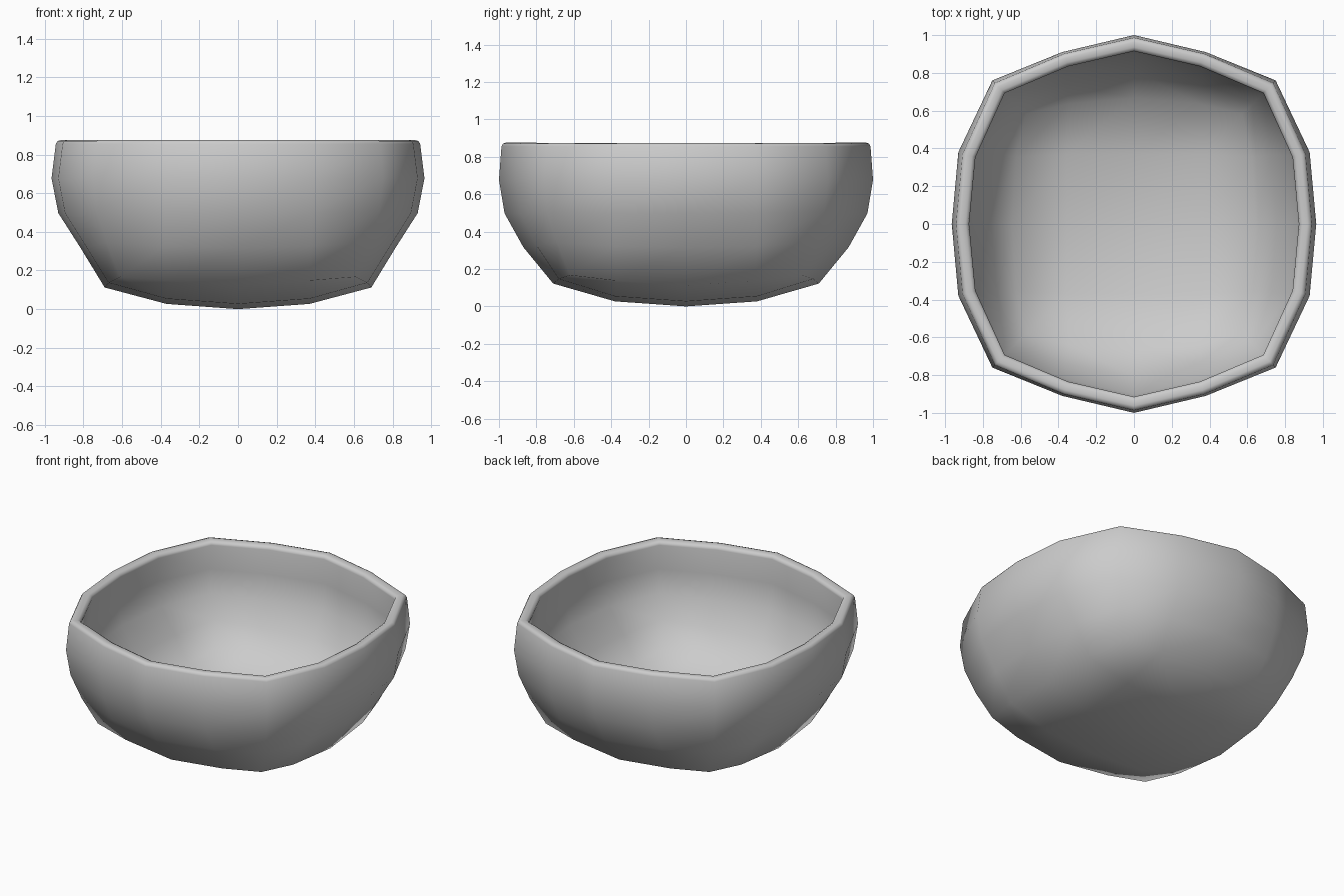
import bpy, bmesh

if "Cube" in bpy.data.objects:
    bpy.data.objects.remove(bpy.data.objects["Cube"])

# Quarter profile of each level, from the +x middle round to the +y middle:
# x middle, x side, corner, y side, y middle
QUARTERS = [
    [(.69, 0, .115), (.67, .37, .14), (.61, .62, .17), (.36, .68, .15), (0, .71, .125)],
    [(.815, 0, .32), (.785, .38, .325), (.68, .69, .345), (.38, .80, .33), (0, .87, .32)],
    [(.93, 0, .50), (.895, .38, .50), (.73, .74, .51), (.38, .885, .50), (0, .97, .50)],
    [(.965, 0, .68), (.93, .38, .68), (.75, .76, .68), (.38, .91, .68), (0, 1, .68)],
    [(.94, 0, .88), (.905, .37, .88), (.735, .745, .88), (.37, .90, .88), (0, .985, .88)],
]


def full_ring(q):
    """Mirror a quarter profile into a closed 16 point ring."""
    half = q + [(-x, y, z) for x, y, z in reversed(q[:-1])]
    return half + [(x, -y, z) for x, y, z in reversed(half[1:-1])]


bm = bmesh.new()

# Wall rings
rings = [[bm.verts.new(p) for p in full_ring(q)] for q in QUARTERS]
for a, b in zip(rings, rings[1:]):
    for i in range(16):
        j = (i + 1) % 16
        bm.faces.new((a[i], a[j], b[j], b[i]))

# Bottom: 4 x 4 grid whose border is the lowest ring
grid = {}
border = [(2, 0), (2, 1), (2, 2), (1, 2), (0, 2), (-1, 2), (-2, 2), (-2, 1),
          (-2, 0), (-2, -1), (-2, -2), (-1, -2), (0, -2), (1, -2), (2, -2), (2, -1)]
for key, v in zip(border, rings[0]):
    grid[key] = v
for i in (-1, 0, 1):
    for j in (-1, 0, 1):
        grid[i, j] = bm.verts.new((.37 * i, .38 * j, (.003, .03, .057)[abs(i) + abs(j)]))
for i in range(-2, 2):
    for j in range(-2, 2):
        bm.faces.new((grid[i, j], grid[i, j + 1], grid[i + 1, j + 1], grid[i + 1, j]))

bmesh.ops.recalc_face_normals(bm, faces=bm.faces)
if grid[0, 0].link_faces[0].normal.z > 0:
    bmesh.ops.reverse_faces(bm, faces=bm.faces)
for f in bm.faces:
    f.smooth = True
for v in bm.verts:
    v.co.z -= .003

mesh = bpy.data.meshes.new("bowl")
bm.to_mesh(mesh)
bm.free()
bowl = bpy.data.objects.new("bowl", mesh)
bpy.context.collection.objects.link(bowl)

# Wall thickness and softened rim
sol = bowl.modifiers.new("thickness", 'SOLIDIFY')
sol.thickness = .07
sol.offset = -1
sol.use_even_offset = True
bev = bowl.modifiers.new("rim_bevel", 'BEVEL')
bev.width = .022
bev.segments = 2
bev.limit_method = 'ANGLE'
bev.angle_limit = 1.1
